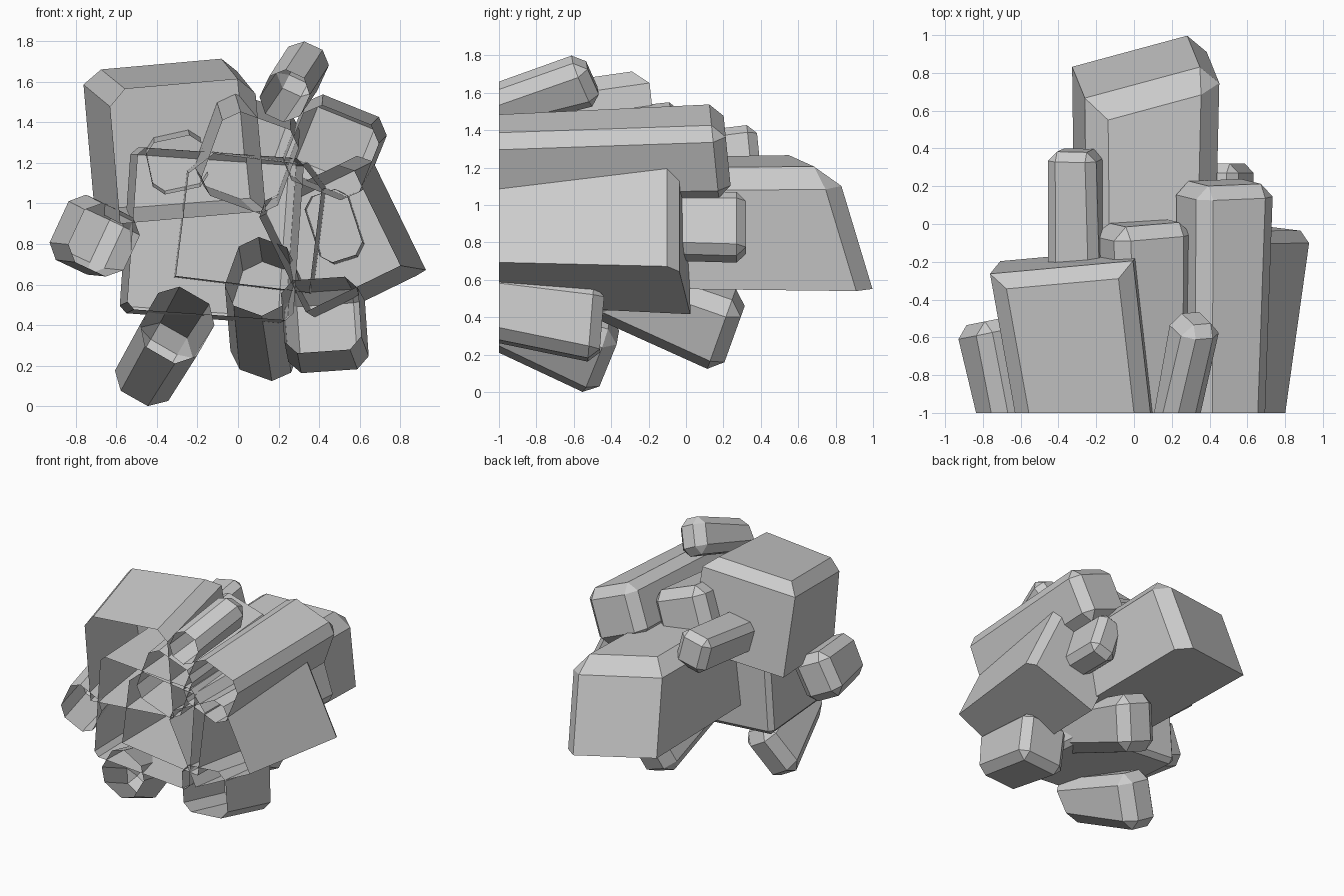
import bpy, bmesh
from math import sin, cos, radians

if "Cube" in bpy.data.objects:
    bpy.data.objects.remove(bpy.data.objects["Cube"])


def crystal(name, base, base_half, tip, tip_half, roll, bevel, slope=(0, 0), edges="all"):
    """Chamfered prism, open at its base and capped at its tip.
    base, tip = (x, y, z), slope = cap tilt in y per unit x and z.
    edges: "all", "top" (around the upper face) or "top_right" (plus right tip edge)."""
    bm = bmesh.new()
    c, s = cos(radians(roll)), sin(radians(roll))
    signs = ((-1, -1), (1, -1), (1, 1), (-1, 1))
    rings = []
    for (cx, cy, cz), (w, h), (sx, sz) in (
            (base, base_half, (0, 0)), (tip, tip_half, slope)):
        ring = []
        for a, b in signs:
            dx, dz = a * w * c - b * h * s, a * w * s + b * h * c
            ring.append(bm.verts.new((cx + dx, cy + sx * dx + sz * dz, cz + dz)))
        rings.append(ring)
    lo, hi = rings
    for i in range(4):
        j = (i + 1) % 4
        bm.faces.new((lo[i], lo[j], hi[j], hi[i]))
    bm.faces.new(hi)
    groups = {"all": [set(lo + hi)],
              "top": [set(lo[2:] + hi[2:])],
              "top_right": [set(lo[2:] + hi[2:]), set(hi[1:3])]}[edges]
    bmesh.ops.recalc_face_normals(bm, faces=bm.faces[:])
    geom = [e for e in bm.edges if not e.is_boundary
            and any(set(e.verts) <= g for g in groups)]
    bmesh.ops.bevel(bm, geom=geom, offset=bevel, segments=1,
                    affect='EDGES', clamp_overlap=True)
    # the cap should face away from the cut plane
    cap = max(bm.faces, key=lambda f: abs(f.normal.y))
    if cap.normal.y < 0:
        bmesh.ops.reverse_faces(bm, faces=bm.faces[:])
    me = bpy.data.meshes.new(name)
    bm.to_mesh(me)
    bm.free()
    ob = bpy.data.objects.new(name, me)
    bpy.context.collection.objects.link(ob)
    return ob


# large crystals
crystal("large_center_crystal", (0.06, -1, 0.91), (0.33, 0.31),
        (0.07, 0.83, 0.91), (0.36, 0.33), -7, 0.11, (0.23, -0.33), "top_right")
crystal("lower_left_block_crystal", (-0.11, -1, 0.85), (0.41, 0.40),
        (-0.15, -0.23, 0.84), (0.41, 0.41), -4, 0.035)
crystal("large_upper_left_crystal", (-0.25, -1, 1.26), (0.36, 0.33),
        (-0.36, -0.20, 1.35), (0.38, 0.35), 5, 0.08, (0.10, -0.1), "top")
crystal("large_right_crystal", (0.44, -1, 0.84), (0.26, 0.29),
        (0.53, -0.01, 0.84), (0.29, 0.33), 26, 0.06, (-0.10, -0.05), "top_right")
crystal("upper_right_crystal", (0.46, -1, 1.25), (0.20, 0.20),
        (0.48, 0.22, 1.29), (0.22, 0.21), -22, 0.07, (0, -0.1))
crystal("upper_middle_crystal", (0.06, -1, 1.20), (0.20, 0.22),
        (0.04, 0.01, 1.28), (0.22, 0.24), -20, 0.07, (0.05, -0.1))

# small crystals around the cluster
crystal("back_left_small_crystal", (-0.30, -0.40, 1.19), (0.14, 0.13),
        (-0.31, 0.39, 1.28), (0.13, 0.14), 12, 0.05, (0, -0.1))
crystal("top_small_crystal", (0.23, -1, 1.53), (0.11, 0.12),
        (0.33, -0.50, 1.68), (0.11, 0.13), -25, 0.06, (-0.1, -0.4))
crystal("left_small_crystal", (-0.66, -1, 0.82), (0.15, 0.16),
        (-0.76, -0.51, 0.85), (0.15, 0.18), -25, 0.065, (0.2, 0))
crystal("bottom_left_crystal", (-0.30, -1, 0.40), (0.16, 0.17),
        (-0.43, -0.41, 0.18), (0.15, 0.20), -30, 0.075, (0.1, 0.35))
crystal("bottom_middle_crystal", (0.11, -0.60, 0.64), (0.15, 0.18),
        (0.16, 0.26, 0.31), (0.16, 0.20), -20, 0.075, (0, 0.36))
crystal("bottom_right_crystal", (0.41, -1, 0.45), (0.19, 0.18),
        (0.44, -0.45, 0.36), (0.20, 0.20), 4, 0.06, (0, 0.08))
crystal("back_right_small_crystal", (0.47, -0.35, 0.89), (0.11, 0.17),
        (0.49, 0.32, 0.88), (0.11, 0.18), 18, 0.05)
